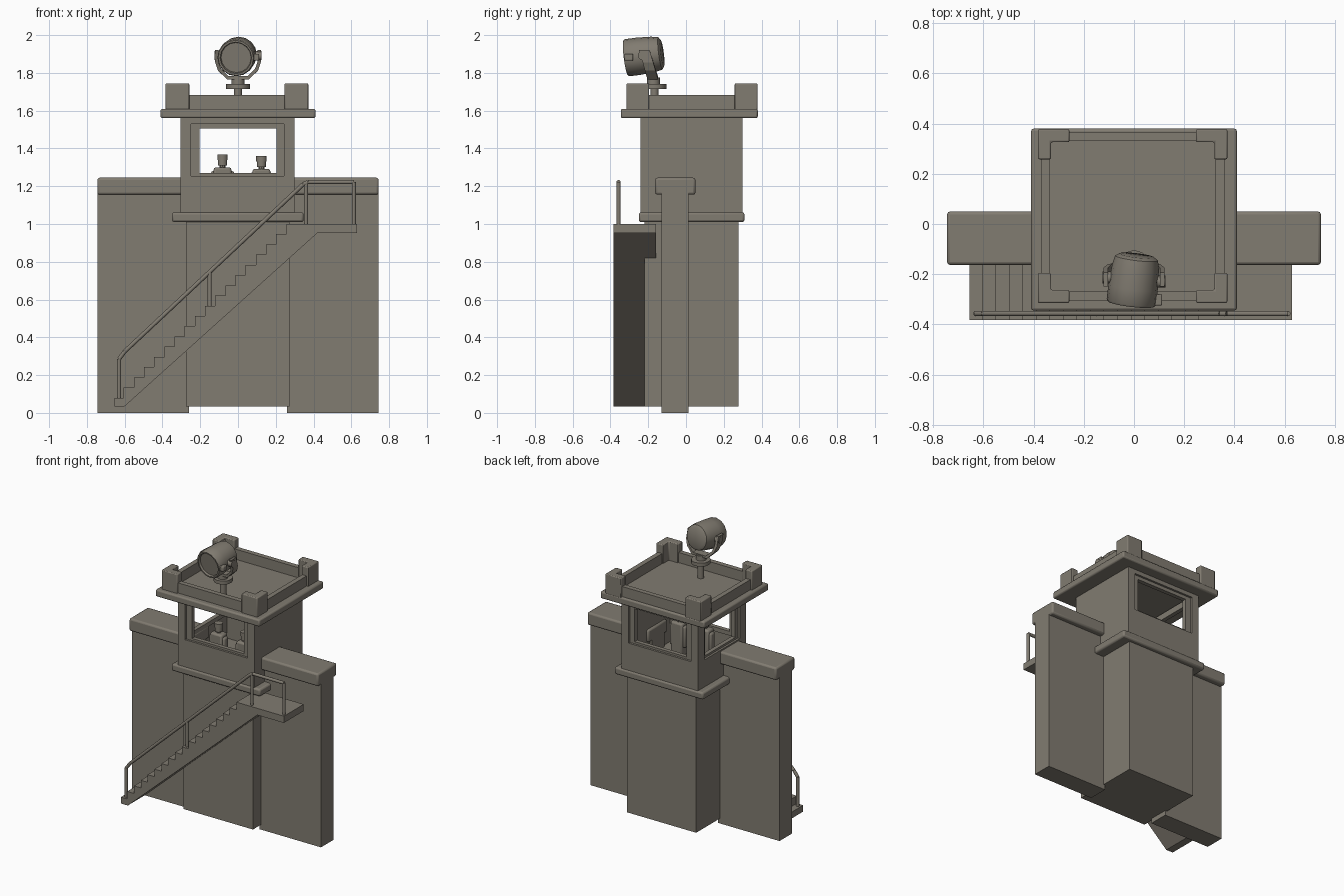
import bpy, bmesh, math
from mathutils import Vector, Matrix

if "Cube" in bpy.data.objects:
    bpy.data.objects.remove(bpy.data.objects["Cube"])

stone = bpy.data.materials.new("grey_brown_stone")
stone.diffuse_color = (0.22, 0.20, 0.165, 1)
stone.use_nodes = True
stone.node_tree.nodes["Principled BSDF"].inputs["Base Color"].default_value = stone.diffuse_color


def finish(name, bm, bevel=0, smooth=False):
    bmesh.ops.recalc_face_normals(bm, faces=bm.faces)
    me = bpy.data.meshes.new(name)
    bm.to_mesh(me)
    bm.free()
    ob = bpy.data.objects.new(name, me)
    bpy.context.collection.objects.link(ob)
    me.materials.append(stone)
    if bevel:
        m = ob.modifiers.new("bevel", "BEVEL")
        m.width, m.segments = bevel, 2
    if smooth or bevel:
        bpy.ops.object.select_all(action='DESELECT')
        ob.select_set(True)
        bpy.context.view_layer.objects.active = ob
        bpy.ops.object.shade_smooth_by_angle(angle=math.radians(40))
    return ob


def add_box(bm, x0, x1, y0, y1, z0, z1):
    m = Matrix.Translation(((x0 + x1) / 2, (y0 + y1) / 2, (z0 + z1) / 2))
    bmesh.ops.create_cube(bm, size=1, matrix=m @ Matrix.Diagonal((x1 - x0, y1 - y0, z1 - z0, 1)))


def boxes(name, dims, bevel=0):
    bm = bmesh.new()
    for d in dims:
        add_box(bm, *d)
    return finish(name, bm, bevel)


def add_rod(bm, a, b, r, seg=10):
    a, b = Vector(a), Vector(b)
    d = b - a
    m = Matrix.Translation((a + b) / 2) @ d.to_track_quat('Z', 'Y').to_matrix().to_4x4()
    bmesh.ops.create_cone(bm, cap_ends=True, segments=seg, radius1=r, radius2=r, depth=d.length, matrix=m)


def rods(name, pairs, seg=10):
    bm = bmesh.new()
    for a, b, r in pairs:
        add_rod(bm, a, b, r, seg)
    return finish(name, bm, smooth=True)


def window_wall(axis, p0, p1, a0, a1, h0, h1, z0, z1, w0, w1):
    """Four boxes around an opening, wall lying along the given axis."""
    parts = [(a0, a1, z0, w0), (a0, a1, w1, z1), (a0, h0, w0, w1), (h1, a1, w0, w1)]
    if axis == 'x':
        return [(a, b, p0, p1, c, d) for a, b, c, d in parts]
    return [(p0, p1, a, b, c, d) for a, b, c, d in parts]


# Side walls with overhanging caps
for side, x0, x1 in (("left", -0.745, -0.26), ("right", 0.26, 0.745)):
    boxes(side + "_wall", [(x0, x1, -0.13, 0.012, 0, 1.17)])
    boxes(side + "_wall_cap", [(x0, x1, -0.163, 0.05, 1.155, 1.245)], 0.012)

# Tower shaft and cabin floor ledge
boxes("tower_shaft", [(-0.275, 0.272, -0.22, 0.278, 0.035, 1.03)])
boxes("cabin_ledge", [(-0.35, 0.348, -0.25, 0.31, 1.01, 1.062)], 0.012)

# Cabin: windows at front, back and left, solid right side
cab = []
cab += window_wall('x', -0.24, -0.215, -0.305, 0.3, -0.25, 0.243, 1.05, 1.57, 1.255, 1.53)
cab += window_wall('x', 0.275, 0.3, -0.305, 0.3, -0.25, 0.243, 1.05, 1.57, 1.255, 1.53)
cab += window_wall('y', -0.305, -0.28, -0.215, 0.275, -0.17, 0.23, 1.05, 1.57, 1.255, 1.53)
cab += [(0.275, 0.3, -0.215, 0.275, 1.05, 1.57)]
boxes("cabin_walls", cab)
frames = []
frames += window_wall('x', -0.225, -0.195, -0.27, 0.265, -0.205, 0.205, 1.24, 1.55, 1.27, 1.505)
frames += window_wall('x', 0.255, 0.285, -0.27, 0.265, -0.205, 0.205, 1.24, 1.55, 1.27, 1.505)
frames += window_wall('y', -0.29, -0.26, -0.2, 0.26, -0.14, 0.2, 1.24, 1.55, 1.27, 1.505)
boxes("window_frames", frames)

# Roof slab, parapet and raised L-shaped corners
boxes("roof_slab", [(-0.41, 0.41, -0.345, 0.38, 1.56, 1.61)], 0.01)
X0, X1, Y0, Y1 = -0.37, 0.36, -0.305, 0.365
boxes("parapet", [(X0, X1, Y0, Y0 + 0.035, 1.6, 1.682), (X0, X1, Y1 - 0.035, Y1, 1.6, 1.682),
                  (X0, X0 + 0.035, Y0, Y1, 1.6, 1.682), (X1 - 0.035, X1, Y0, Y1, 1.6, 1.682)])
for i, (cx, sx) in enumerate(((-0.383, 1), (0.372, -1))):
    for j, (cy, sy) in enumerate(((-0.315, 1), (0.378, -1))):
        bm = bmesh.new()
        outline = [(0, 0), (.125, 0), (.125, .052), (.052, .052), (.052, .12), (0, .12)]
        f = bm.faces.new([bm.verts.new((cx + sx * u, cy + sy * v, 1.6)) for u, v in outline])
        ext = bmesh.ops.extrude_face_region(bm, geom=[f])
        bmesh.ops.translate(bm, vec=(0, 0, 0.145),
                            verts=[v for v in ext['geom'] if isinstance(v, bmesh.types.BMVert)])
        finish(("left", "right")[i] + ("_front", "_back")[j] + "_parapet_corner", bm, 0.006)

# Stairs: stepped side profile extruded in depth, ending in the landing
n, sx, sz = 17, -0.605, 0.08
run, rise = (0.31 - sx) / n, (1.0 - sz) / n
prof = [(-0.6, 0.035), (-0.655, 0.035), (-0.655, sz)]
for i in range(n):
    prof += [(sx + i * run, sz + i * rise), (sx + i * run, sz + (i + 1) * rise)]
prof += [(0.63, 1.0), (0.63, 0.952), (0.42, 0.952)]
bm = bmesh.new()
f = bm.faces.new([bm.verts.new((x, -0.383, z)) for x, z in prof])
ext = bmesh.ops.extrude_face_region(bm, geom=[f])
bmesh.ops.translate(bm, vec=(0, 0.223, 0),
                    verts=[v for v in ext['geom'] if isinstance(v, bmesh.types.BMVert)])
finish("stairs_and_landing", bm)

# Handrail
y, r = -0.357, 0.011
path = [(-0.63, y, 0.07), (-0.63, y, 0.285), (-0.6, y, 0.325), (0.345, y, 1.21),
        (0.37, y, 1.222), (0.613, y, 1.222), (0.613, y, 0.98)]
pairs = [(a, b, r) for a, b in zip(path, path[1:])]
pairs += [((-0.15, y, 0.48), (-0.15, y, 0.745), r), ((0.36, y, 0.98), (0.36, y, 1.215), r)]
rods("handrail", pairs)

# Two watchmen inside the cabin
for name, x, dz in (("left_watchman", -0.082, 0), ("right_watchman", 0.124, -0.008)):
    fy = -0.1
    boxes(name + "_body", [(x - .047, x + .047, fy - .035, fy + .035, 1.06, 1.3 + dz),
                           (x - .062, x + .062, fy - .025, fy + .025, 1.12, 1.28 + dz)], 0.012)
    bm = bmesh.new()
    add_rod(bm, (x, fy, 1.28 + dz), (x, fy, 1.33 + dz), 0.015, 8)
    add_rod(bm, (x, fy, 1.31 + dz), (x, fy, 1.345 + dz), 0.025, 10)
    add_rod(bm, (x, fy, 1.34 + dz), (x, fy, 1.368 + dz), 0.029, 10)
    finish(name + "_head", bm, smooth=True)

# Searchlight barrel: revolved profile aimed forward and slightly down
c = Vector((0.0, -0.222, 1.892))
aim = Vector((-0.12, -1, -0.13)).normalized()
prof = [(0, -.098), (.07, -.098), (.086, -.088), (.094, -.05), (.099, .03), (.099, .09),
        (.094, .098), (.084, .098), (.08, .085), (0, .085)]
bm = bmesh.new()
vs = [bm.verts.new((rr, 0, t)) for rr, t in prof]
es = [bm.edges.new(p) for p in zip(vs, vs[1:])]
bmesh.ops.spin(bm, geom=vs + es, cent=(0, 0, 0), axis=(0, 0, 1), angle=math.tau, steps=16)
bmesh.ops.remove_doubles(bm, verts=bm.verts, dist=1e-4)
bm.transform(Matrix.Translation(c) @ aim.to_track_quat('Z', 'Y').to_matrix().to_4x4())
finish("searchlight_barrel", bm, smooth=True)

# Yoke: bent strip carrying the barrel, leaning back toward its base
bm = bmesh.new()
half = [(.112, .03), (.112, -.035), (.098, -.075), (.055, -.118)]
strip = half + [(-u, v) for u, v in reversed(half)]
rows = [[bm.verts.new((u, c.y - 0.3 * v + s + 0.01, c.z + v)) for s in (-.028, .028)] for u, v in strip]
for a, b in zip(rows, rows[1:]):
    bm.faces.new((a[0], a[1], b[1], b[0]))
yoke = finish("searchlight_yoke", bm)
m = yoke.modifiers.new("thickness", "SOLIDIFY")
m.thickness, m.offset = 0.018, 0

# Pivots, side knob, turntable and post
rods("searchlight_pivots", [((s * .085, c.y - s * .008, c.z), (s * .125, c.y - s * .008, c.z), 0.024)
                            for s in (-1, 1)], 12)
boxes("searchlight_knob", [(.08, .112, -.325, -.28, 1.865, 1.9)], 0.005)
rods("searchlight_base", [((0, -.167, 1.6), (0, -.167, 1.735), .022),
                          ((0, -.167, 1.715), (0, -.167, 1.74), .063),
                          ((0, -.172, 1.735), (0, -.172, 1.775), .035)], 12)
